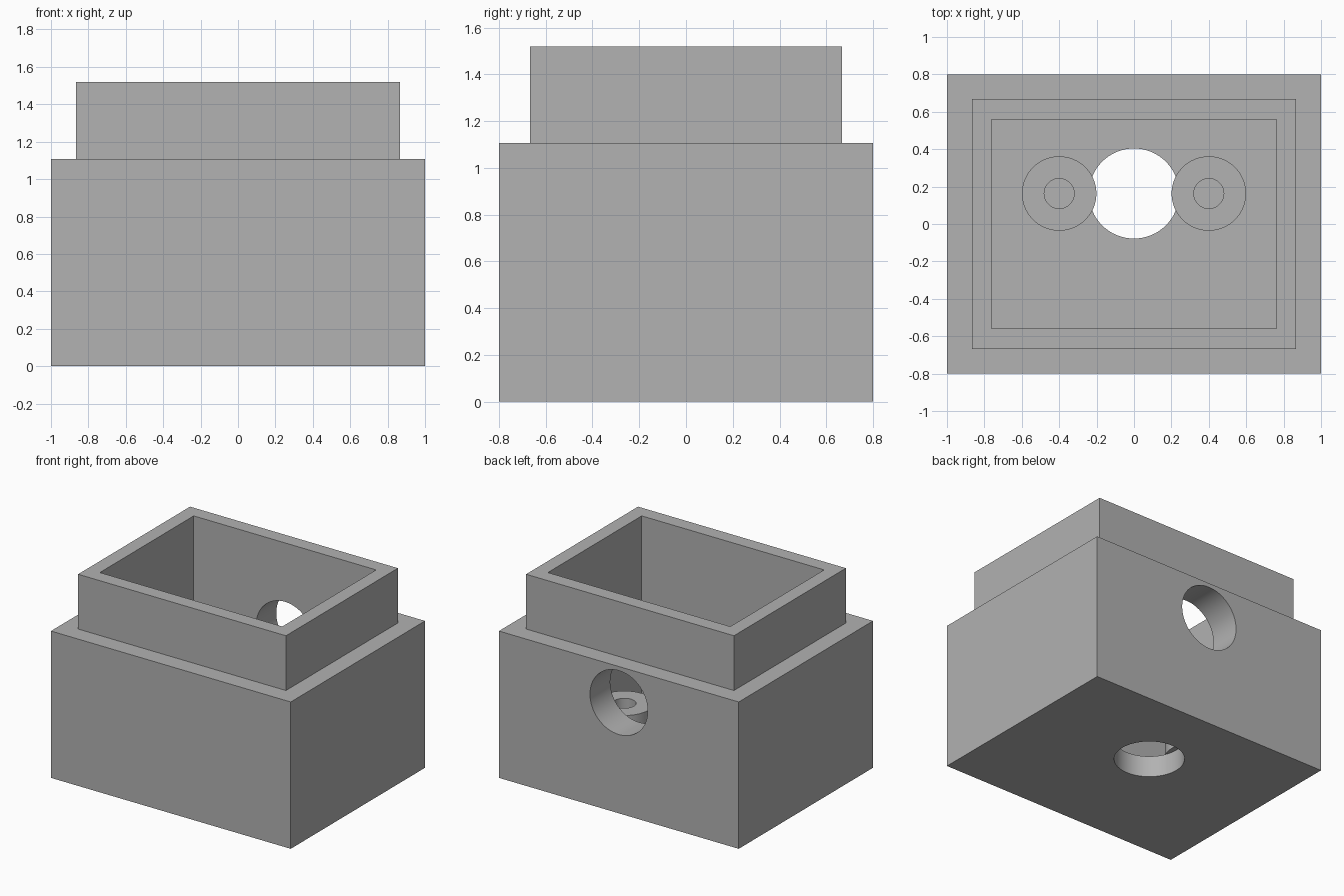
import bpy, bmesh, math
from mathutils import Matrix, Vector

if "Cube" in bpy.data.objects:
    bpy.data.objects.remove(bpy.data.objects["Cube"], do_unlink=True)

FLOOR = 0.16        # floor thickness
SHOULDER = 1.107    # height of the wide body
TOP = 1.52          # height of the collar
HOLE_Y = 0.163      # shared centre line of the drain and the posts

grey = bpy.data.materials.new("grey")
grey.use_nodes = True
grey.diffuse_color = (0.445, 0.445, 0.445, 1)
grey.node_tree.nodes["Principled BSDF"].inputs["Base Color"].default_value = grey.diffuse_color


def finish(bm, name):
    bmesh.ops.recalc_face_normals(bm, faces=bm.faces)
    mesh = bpy.data.meshes.new(name)
    bm.to_mesh(mesh)
    bm.free()
    mesh.materials.append(grey)
    obj = bpy.data.objects.new(name, mesh)
    bpy.context.collection.objects.link(obj)
    return obj


def box(name, half_x, half_y, z0, z1):
    bm = bmesh.new()
    bmesh.ops.create_cube(bm, size=2)
    bmesh.ops.scale(bm, vec=(half_x, half_y, (z1 - z0) / 2), verts=bm.verts)
    bmesh.ops.translate(bm, vec=(0, 0, (z0 + z1) / 2), verts=bm.verts)
    return finish(bm, name)


def cylinder(name, radius, depth, centre, tilt=0):
    bm = bmesh.new()
    bmesh.ops.create_cone(bm, cap_ends=True, segments=64, radius1=radius, radius2=radius,
                          depth=depth, matrix=Matrix.Translation(centre) @ Matrix.Rotation(tilt, 4, "X"))
    return finish(bm, name)


def combine(target, tool, operation):
    """Apply a boolean and discard the tool."""
    bpy.context.view_layer.objects.active = target
    mod = target.modifiers.new(operation, "BOOLEAN")
    mod.operation = operation
    mod.solver = "EXACT"
    mod.object = tool
    tool.hide_render = True
    bpy.ops.object.modifier_apply(modifier=mod.name)
    bpy.data.objects.remove(tool, do_unlink=True)


def smooth(obj):
    bpy.ops.object.select_all(action="DESELECT")
    obj.select_set(True)
    bpy.context.view_layer.objects.active = obj
    bpy.ops.object.shade_smooth_by_angle(angle=math.radians(30))


# Housing: wide body with a narrower collar, hollowed from the top
housing = box("housing", 1, 0.8, 0, SHOULDER)
combine(housing, box("collar", 0.867, 0.667, SHOULDER - 0.3, TOP), "UNION")
combine(housing, box("cavity", 0.761, 0.559, FLOOR, TOP + 0.2), "DIFFERENCE")

# Round openings through the floor and the back wall
combine(housing, cylinder("floor_opening", 0.241, 0.6, (0, HOLE_Y, 0)), "DIFFERENCE")
combine(housing, cylinder("back_opening", 0.241, 0.6, (0, 0.7, 0.835), math.pi / 2), "DIFFERENCE")
smooth(housing)

# Hollow posts standing on the floor either side of the opening
for side, x in (("left", 0.4), ("right", -0.4)):
    bm = bmesh.new()
    section = [(0.08, FLOOR), (0.199, FLOOR), (0.199, 0.48), (0.08, 0.48)]
    verts = [bm.verts.new((r, 0, z)) for r, z in section]
    edges = [bm.edges.new((verts[i], verts[i - 1])) for i in range(4)]
    bmesh.ops.spin(bm, geom=verts + edges, cent=(0, 0, 0), axis=(0, 0, 1),
                   angle=math.tau, steps=64, use_merge=True)
    bmesh.ops.remove_doubles(bm, verts=bm.verts, dist=1e-4)
    bmesh.ops.translate(bm, vec=Vector((x, HOLE_Y, 0)), verts=bm.verts)
    smooth(finish(bm, side + "_post"))
